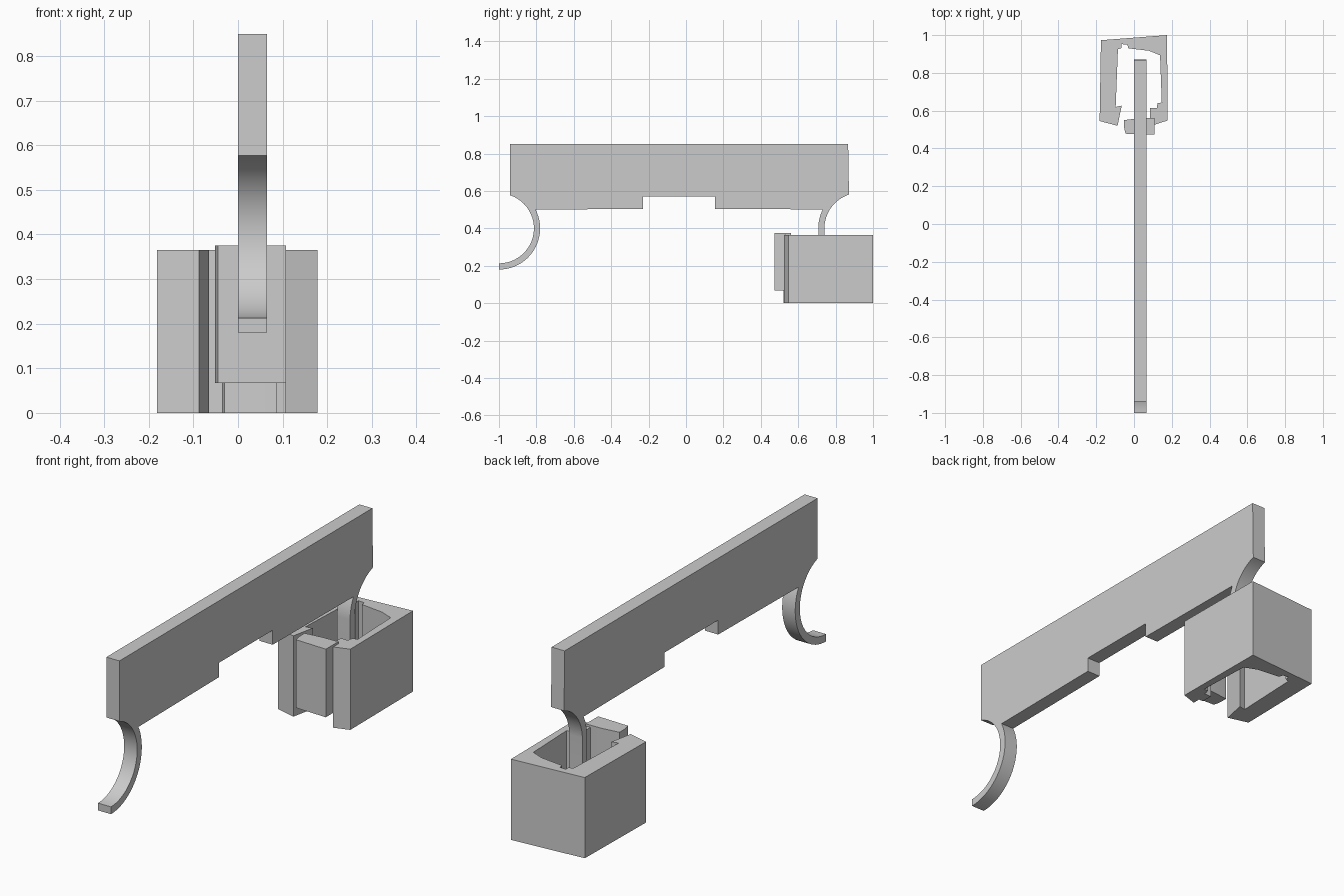
import bpy, bmesh, math
from mathutils import Vector

if "Cube" in bpy.data.objects:
    bpy.data.objects.remove(bpy.data.objects["Cube"])


def prism(name, pts, to3d, depth):
    """Extrude a closed outline along the depth vector."""
    me = bpy.data.meshes.new(name)
    ob = bpy.data.objects.new(name, me)
    bpy.context.collection.objects.link(ob)
    bm = bmesh.new()
    face = bm.faces.new([bm.verts.new(to3d(p)) for p in pts])
    ext = bmesh.ops.extrude_face_region(bm, geom=[face])
    moved = [g for g in ext["geom"] if isinstance(g, bmesh.types.BMVert)]
    bmesh.ops.translate(bm, verts=moved, vec=Vector(depth))
    bmesh.ops.recalc_face_normals(bm, faces=bm.faces[:])
    bm.to_mesh(me)
    bm.free()
    bpy.context.view_layer.objects.active = ob
    ob.select_set(True)
    bpy.ops.object.shade_smooth_by_angle(angle=math.radians(25))
    ob.select_set(False)
    return ob


def arc(cy, cz, r, a0, a1, n=24):
    out = []
    for i in range(n + 1):
        a = math.radians(a0 + (a1 - a0) * i / n)
        out.append((cy + r * math.cos(a), cz + r * math.sin(a)))
    return out


side = lambda p: (0, p[0], p[1])
W = 0.065

# Bar with both hooks as one side profile
front_inner = arc(-1, 0.40, 0.187, 71.5, -90)
front_outer = arc(-1, 0.40, 0.22, -90, 27)
rear_outer = arc(0.93, 0.40, 0.223, 153, 178, 8)
rear_inner = arc(0.93, 0.40, 0.19, 178, 108, 16)
profile = ([(-0.94, 0.85)] + front_inner + front_outer
           + [(-0.23, 0.505), (-0.23, 0.57), (0.155, 0.57), (0.155, 0.505)]
           + rear_outer + [(0.707, 0.18), (0.74, 0.18)] + rear_inner
           + [(0.867, 0.85)])
prism("hooked_bar", profile, side, (W, 0, 0))

# Open ring housing, drawn from above
ring = [(-0.175, 0.973), (0.175, 1.0), (0.178, 0.548), (0.107, 0.525),
        (0.107, 0.56), (0.085, 0.56), (0.085, 0.613), (0.12, 0.613),
        (0.125, 0.64), (0.147, 0.643), (0.138, 0.893), (0.08, 0.917),
        (-0.03, 0.93), (-0.035, 0.95), (-0.065, 0.952), (-0.065, 0.932),
        (-0.085, 0.925), (-0.097, 0.62), (-0.065, 0.627), (-0.087, 0.52),
        (-0.182, 0.545)]
prism("housing", ring, lambda p: (p[0], p[1], 0), (0, 0, 0.365))

# Plug in the housing's front gap
plug = [(-0.045, 0.478), (0.108, 0.473), (0.108, 0.562), (0.03, 0.56),
        (-0.052, 0.55), (-0.052, 0.51)]
prism("gap_plug", plug, lambda p: (p[0], p[1], 0.067), (0, 0, 0.308))
